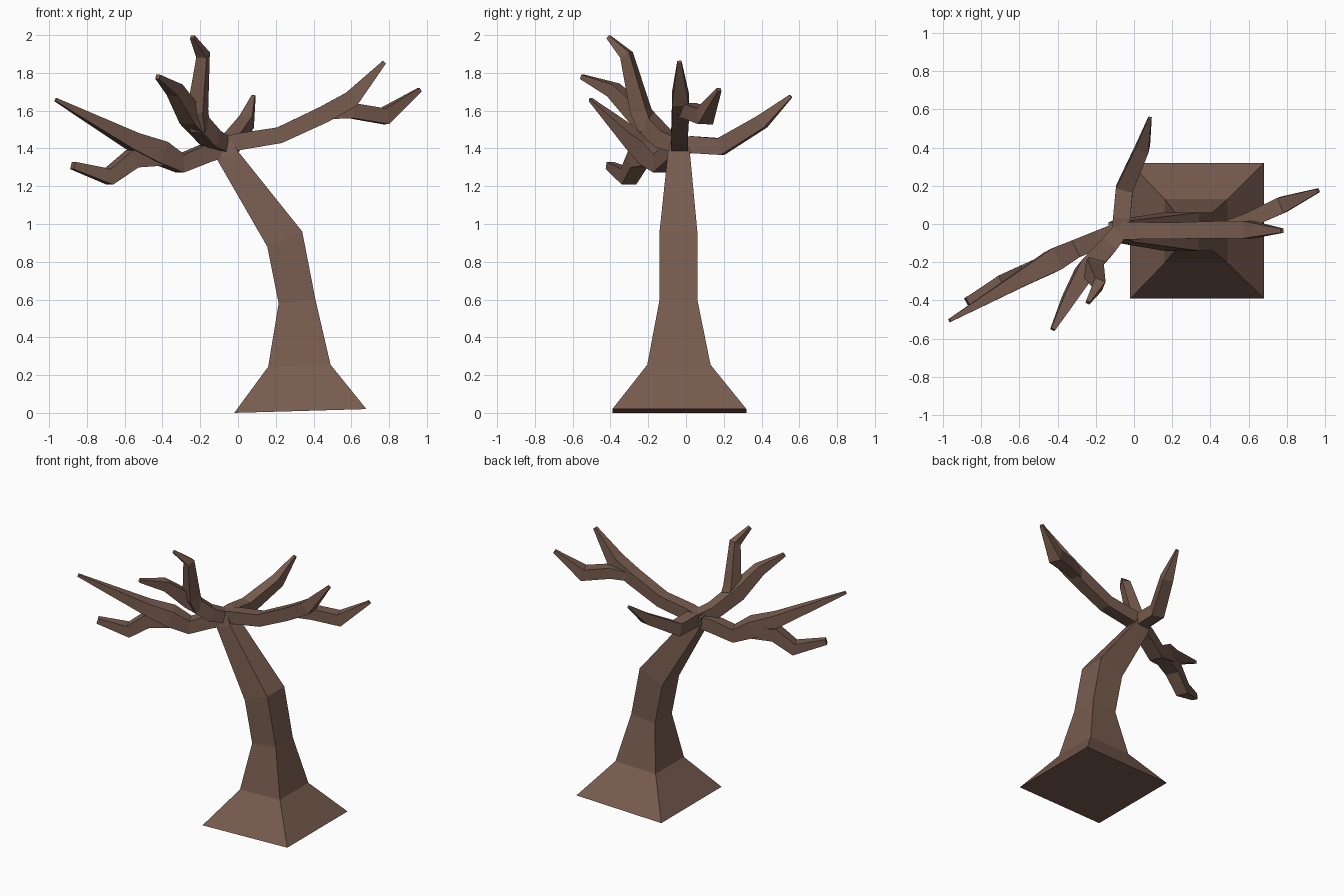
import bpy
from mathutils import Vector, Quaternion

bark = bpy.data.materials.new("bark")
bark.diffuse_color = (0.188, 0.107, 0.078, 1)


def loft(name, rings):
    """Skin a list of four-cornered rings into a closed flat-shaded tube."""
    verts = [tuple(p) for r in rings for p in r]
    faces = [(3, 2, 1, 0)]
    for i in range(len(rings) - 1):
        a, b = 4 * i, 4 * i + 4
        faces += [(a + j, a + (j + 1) % 4, b + (j + 1) % 4, b + j) for j in range(4)]
    n = len(verts)
    faces.append((n - 4, n - 3, n - 2, n - 1))
    mesh = bpy.data.meshes.new(name)
    mesh.from_pydata(verts, [], faces)
    mesh.materials.append(bark)
    obj = bpy.data.objects.new(name, mesh)
    bpy.context.collection.objects.link(obj)
    return obj


def branch(name, path):
    """Square tapering limb; path entries are x, y, z, half width."""
    pts = [Vector(p[:3]) for p in path]
    segs = [(b - a).normalized() for a, b in zip(pts, pts[1:])]
    side = segs[0].cross(Vector((0, 0, 1))).normalized()
    prev, rings = segs[0], []
    for i, p in enumerate(pts):
        t = (segs[max(i - 1, 0)] + segs[min(i, len(segs) - 1)]).normalized()
        turn = prev.rotation_difference(t)
        side = turn @ side
        up = side.cross(t).normalized()
        w = path[i][3]
        rings.append([p + w * (s * side + u * up)
                      for s, u in ((-1, -1), (1, -1), (1, 1), (-1, 1))])
        prev = t
    return loft(name, rings)


# Leaning trunk with flared foot: left x, z, right x, z, front y, back y
trunk = [(-0.02, 0.0, 0.68, 0.02, -0.39, 0.32),
         (0.16, 0.245, 0.49, 0.255, -0.205, 0.13),
         (0.215, 0.58, 0.41, 0.60, -0.14, 0.06),
         (0.155, 0.88, 0.34, 0.96, -0.14, 0.06),
         (-0.11, 1.34, 0.0, 1.385, -0.095, 0.02),
         (-0.13, 1.40, -0.03, 1.44, -0.08, 0.01)]
loft("trunk", [[(xl, y0, zl), (xr, y0, zr), (xr, y1, zr), (xl, y1, zl)]
               for xl, zl, xr, zr, y0, y1 in trunk])

# Limbs spreading from the crown of the trunk
limbs = {
    "right_limb": [(-0.12, -0.035, 1.40, .045), (0, -0.035, 1.435, .045),
                   (0.22, -0.035, 1.47, .043), (0.455, -0.03, 1.58, .045),
                   (0.60, -0.03, 1.66, .045), (0.775, -0.035, 1.857, .011)],
    "right_fork": [(0.47, -0.02, 1.585, .03), (0.60, 0.02, 1.60, .04),
                   (0.775, 0.10, 1.57, .043), (0.963, 0.175, 1.712, .011)],
    "left_limb": [(-0.05, -0.025, 1.41, .045), (-0.17, -0.075, 1.375, .047),
                  (-0.305, -0.13, 1.32, .048), (-0.42, -0.19, 1.38, .06),
                  (-0.56, -0.27, 1.44, .045), (-0.965, -0.505, 1.658, .009)],
    "left_fork": [(-0.40, -0.18, 1.355, .045), (-0.56, -0.255, 1.345, .048),
                  (-0.685, -0.305, 1.25, .042), (-0.875, -0.405, 1.31, .02)],
    "back_limb": [(-0.075, -0.07, 1.41, .043), (-0.065, 0.03, 1.42, .045),
                  (-0.05, 0.185, 1.41, .045), (0.045, 0.40, 1.54, .036),
                  (0.083, 0.555, 1.677, .009)],
    "front_limb": [(-0.06, -0.02, 1.41, .04), (-0.14, -0.12, 1.45, .047),
                   (-0.25, -0.24, 1.57, .05), (-0.335, -0.385, 1.71, .036),
                   (-0.425, -0.552, 1.78, .012)],
    "front_fork": [(-0.20, -0.20, 1.50, .04), (-0.215, -0.24, 1.60, .045),
                   (-0.185, -0.315, 1.895, .029), (-0.242, -0.41, 1.99, .011)],
}
for name, path in limbs.items():
    branch(name, path)
